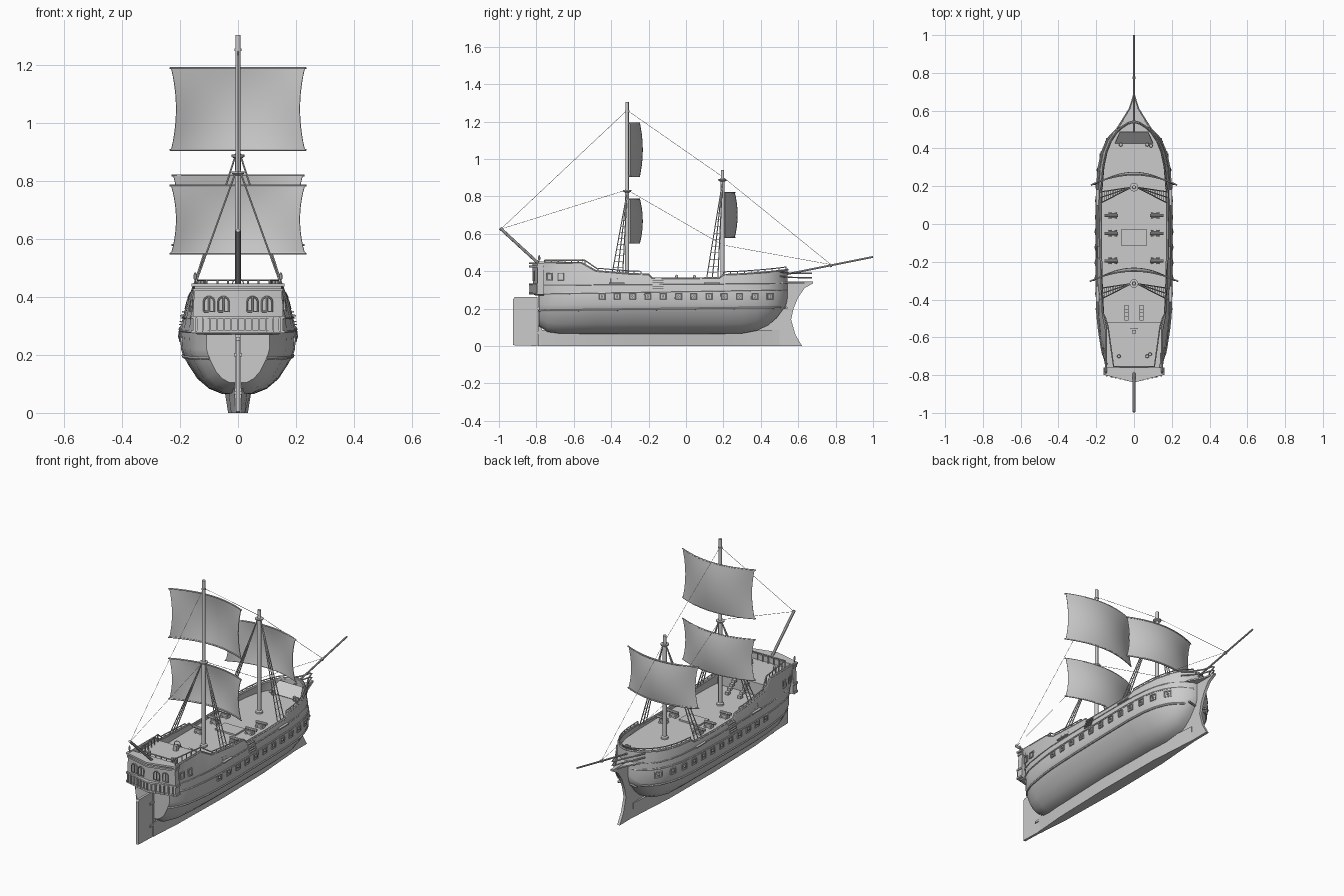
import bpy, bmesh, math
from mathutils import Vector

if "Cube" in bpy.data.objects:
    bpy.data.objects.remove(bpy.data.objects["Cube"])

# hull stations: y, half width, keel height, rail height
ST = [(-.785, .11, .105, .445), (-.74, .145, .075, .445), (-.68, .168, .067, .445), (-.56, .187, .065, .445),
      (-.48, .195, .065, .40), (-.3, .2, .065, .385), (-.2, .2, .065, .382), (-.18, .2, .065, .362), (0, .2, .065, .36),
      (.18, .198, .065, .364), (.2, .197, .065, .38), (.3, .189, .067, .384), (.38, .172, .082, .39),
      (.44, .146, .11, .395), (.485, .113, .15, .4), (.515, .076, .19, .403), (.535, .04, .22, .406), (.543, .006, .25, .408)]


def lerp(a, b, t):
    return a + (b - a) * t


def station(y):
    for a, b in zip(ST, ST[1:]):
        if y <= b[0]:
            return [lerp(p, q, max(0, (y - a[0]) / (b[0] - a[0]))) for p, q in zip(a, b)]
    return ST[-1]


def section(y):
    _, w, zb, zt = station(y)
    m = max(.22, zb + .02)
    pts = [(0, 0), (.27, .0), (.5, .12), (.7, .34), (.86, .65), (.95, .87), (.985, 1)]
    top = w * (1 - 1.25 * (zt - .29))
    return [(w * f, lerp(zb, m, g)) for f, g in pts] + [(w, .29), (max(top, .152) if y < -.5 else top, zt)]


def hull_x(y, z):
    s = section(y)
    for (x0, z0), (x1, z1) in zip(s, s[1:]):
        if z <= z1 and z1 > z0:
            return lerp(x0, x1, (z - z0) / (z1 - z0))
    return s[-1][0]


def mesh(name, verts, faces, solid=0):
    me = bpy.data.meshes.new(name)
    bm = bmesh.new()
    vs = [bm.verts.new(v) for v in verts]
    for f in faces:
        bm.faces.new([vs[i] for i in f])
    bmesh.ops.recalc_face_normals(bm, faces=bm.faces)
    bm.to_mesh(me)
    bm.free()
    ob = bpy.data.objects.new(name, me)
    bpy.context.collection.objects.link(ob)
    if solid:
        md = ob.modifiers.new("thickness", 'SOLIDIFY')
        md.thickness, md.offset = solid, -1
    return ob


def loft(name, rows, caps=True, closed=False, solid=0):
    n = len(rows[0])
    faces = [(i * n + j, i * n + (j + 1) % n, (i + 1) * n + (j + 1) % n, (i + 1) * n + j)
             for i in range(len(rows) - 1) for j in range(n if closed else n - 1)]
    if caps:
        faces += [tuple(range(n)), tuple(range((len(rows) - 1) * n, len(rows) * n))]
    return mesh(name, [p for r in rows for p in r], faces, solid)


def box(name, c, s):
    return loft(name, [[(c[0] + a * s[0] / 2, c[1] + b * s[1] / 2, c[2] + k * s[2] / 2)
                        for a, b in ((-1, -1), (1, -1), (1, 1), (-1, 1))] for k in (-1, 1)], closed=True)


def tubes(name, paths, r, res=1):
    cu = bpy.data.curves.new(name, 'CURVE')
    cu.dimensions, cu.bevel_depth, cu.bevel_resolution, cu.use_fill_caps = '3D', r, res, True
    for p in paths:
        sp = cu.splines.new('POLY')
        sp.points.add(len(p) - 1)
        for q, v in zip(sp.points, p):
            q.co = (*v, 1)
    ob = bpy.data.objects.new(name, cu)
    bpy.context.collection.objects.link(ob)
    return ob


def turned(name, x, y, prof, n=12):
    return loft(name, [[(x + r * math.cos(a * math.tau / n), y + r * math.sin(a * math.tau / n), z)
                        for a in range(n)] for r, z in prof], closed=True)


def both(path):
    return [path, [(-x, y, z) for x, y, z in path]]


def span(a, b, n):
    return [lerp(a, b, i / (n - 1)) for i in range(n)]


# hull shell
rows = []
for s in ST:
    p = section(s[0])
    rows.append([(-x, s[0], z) for x, z in reversed(p[1:])] + [(x, s[0], z) for x, z in p])
loft("hull", rows, solid=.01)

# keel, stem and rudder
loft("keel", [[(-b * 1.4, y, .085), (-b, y, 0), (b, y, 0), (b * 1.4, y, .085)]
              for y, b in ((-.787, .009), (-.6, .024), (-.2, .034), (.2, .03), (.36, .018), (.5, .009))], closed=True)


def plate(name, prof, t):
    return loft(name, [[(x, y, z) for y, z in prof] for x in (-t, t)], closed=True)


plate("stem", [(.3, 0), (.62, 0), (.585, .06), (.562, .14), (.575, .2), (.6, .26), (.635, .31), (.68, .335),
               (.68, .345), (.5, .345), (.48, .2), (.3, .08)], .008)
plate("stern_post", [(-.792, 0), (-.77, 0), (-.77, .28), (-.792, .28)], .011)
plate("rudder", [(-.925, .004), (-.793, 0), (-.793, .262), (-.915, .262), (-.925, .25)], .007)
for z in (.07, .2):
    box("rudder_hinge", (0, -.8, z), (.026, .04, .012))

# decks
for name, y0, y1, z in (("main_deck", -.53, .535, .342), ("quarter_deck", -.785, -.52, .415)):
    loft(name, [[(-hull_x(y, z) + .004, y, z), (hull_x(y, z) - .004, y, z)] for y in span(y0, y1, 24)], False, solid=.006)
box("quarter_bulkhead", (0, -.523, .375), (.32, .008, .08))
loft("bow_bulkhead", [[(-.1, .43, .342), (.1, .43, .342)], [(-.075, .49, .395), (.075, .49, .395)]], False, solid=.005)
box("hatch", (0, -.072, .345), (.13, .09, .012))
for s in (-1, 1):
    for k in range(4):
        box("stair_step", (s * .04, -.44 - .02 * k, .352 + .016 * k), (.02, .022, .016))

# wales following the hull side
for name, z0, z1, r in (("lower_wale", .188, .205, .006), ("upper_wale", .278, .3, .005), ("thin_wale", .325, .335, .003)):
    ys = span(-.785, .538, 40)
    tubes(name, both([(hull_x(y, lerp(z0, z1, i / 39)), y, lerp(z0, z1, i / 39)) for i, y in enumerate(ys)]), r)
cap = [(section(s[0])[-1][0] - .004, s[0], s[3]) for s in ST]
tubes("rail_cap", both(cap), .006)

# raised rails with posts
for name, y0, y1, n in (("bow_rail", .2, .535, 10), ("waist_rail", -.47, -.24, 7)):
    foot = [(section(y)[-1][0] - .005, y, station(y)[3]) for y in span(y0, y1, n)]
    top = [(x, y, z + .016) for x, y, z in foot]
    tubes(name, both(top) + [q for a, b in zip(foot, top) for q in both([a, b])], .003)
poop = [(lerp(.138, .108, t), lerp(-.54, -.755, t), .458) for t in span(0, 1, 7)]
poop += [(x, -.755, .458) for x in (.07, .035, 0)]
tubes("poop_rail", both(poop) + [q for p in poop for q in both([p, (p[0], p[1], .415)])], .0035)
tubes("poop_step_rail", both([(.138, -.54, .458), (.15, -.5, .43), (.165, -.47, .41)]), .0035)


# stern gallery with ledges, balusters and windows
def plan(w, d):
    return [(-w, -.76), (-w, -.795 - d * .2), (0, -.825 - d), (w, -.795 - d * .2), (w, -.76)]


loft("stern_gallery", [[(x, y, z) for x, y in plan(w, d)] for w, d, z in
                       ((.14, -.02, .27), (.156, .005, .283), (.156, .005, .328), (.156, -.008, .33), (.15, -.004, .442))], closed=True)
for z, w in ((.28, .162), (.33, .162), (.425, .156), (.442, .16)):
    loft("stern_ledge", [[(x, y, z + k) for x, y in plan(w, .014)] for k in (-.005, .005)], closed=True)
for i in range(13):
    x = -.144 + i * .024
    box("baluster", (x, -.836 + .22 * abs(x), .305), (.007, .008, .05))
for x in (-.1, -.05, .05, .1):
    y = -.829 + .2 * abs(x)
    arch = [(x - .018, y, .35), (x - .018, y, .385)] + \
           [(x + .018 * math.cos(a), y, .385 + .016 * math.sin(a)) for a in span(math.pi * .8, math.pi * .2, 4)] + \
           [(x + .018, y, .385), (x + .018, y, .35), (x - .018, y, .35)]
    tubes("stern_window", [arch, [(x, y, .35), (x, y, .4)]], .003)
for s in (-1, 1):
    turned("stern_lantern", s * .148, -.785, [(.003, .44), (.003, .46), (.006, .463), (.006, .475), (.002, .485)], 8)


# gun ports and side windows
def port(name, y, z, w, h, out=0):
    p = [(hull_x(y + a * w, z + b * h) + .002, y + a * w, z + b * h)
         for a, b in ((-1, -1), (1, -1), (1, 1), (-1, 1), (-1, -1))]
    tubes(name, both(p), .004)
    if out:
        x = hull_x(y, z)
        tubes("port_gun", both([(x - .02, y, z), (x + out, y, z)]), .006)


for y in span(-.45, .45, 12):
    port("gun_port", y, .265, .016, .016, .009)
for y in (-.73, -.67):
    port("side_window", y, .37, .014, .018)
for k in range(5):
    z = .305 + .011 * k
    for s in (-1, 1):
        box("boarding_step", (s * hull_x(-.15, z), -.15, z), (.016, .06, .004))

# beakhead
loft("beak_platform", [[(-w, y, .335), (w, y, .335), (w, y, .343), (-w, y, .343)]
                       for y, w in ((.5, .085), (.56, .05), (.61, .022), (.68, .004))], closed=True)
for z in (.365, .388):
    tubes("beak_rail", both([(.09, .505, z + .008), (.058, .555, z + .002), (.024, .61, z), (.004, .672, z)]), .004)

# deck guns
for y in (.045, -.05, -.195):
    for s in (-1, 1):
        box("gun_carriage", (s * .112, y, .354), (.045, .024, .02))
        tubes("deck_gun", [[(s * .085, y, .371), (s * .155, y, .373)]], .008, 2)
        for dx in (-.015, .015):
            tubes("gun_wheels", [[(s * .112 + dx, y - .017, .349), (s * .112 + dx, y + .017, .349)]], .007, 2)

# wheel and small deck fittings
box("wheel_stand", (0, -.57, .43), (.02, .02, .03))
tubes("steering_wheel", [[(.02 * math.cos(a), -.555, .443 + .02 * math.sin(a)) for a in span(0, math.tau, 13)]], .002)
for x, y, z in ((.07, .42, .342), (.09, .415, .342), (-.07, .42, .342), (.07, -.7, .415), (.085, -.69, .415), (-.08, -.7, .415)):
    turned("barrel", x, y, [(.008, z), (.01, z + .012), (.008, z + .024)], 10)

# masts and spars
for n, y, top, nest in (("main", -.315, 1.305, .83), ("fore", .195, .94, .888)):
    turned(n + "_mast", 0, y, [(.02, .34), (.02, .352), (.011, .357), (.011, nest), (.009, nest + .01), (.009, top)])
    turned(n + "_top", 0, y, [(.012, nest - .01), (.022, nest - .004), (.023, nest + .003), (.012, nest + .004)])
    turned(n + "_cap", 0, y, [(.012, top - .055), (.012, top - .047)])
    # shrouds with ratlines
    for s in (-1, 1):
        head = Vector((s * .012, y, nest - .01))
        feet = [Vector((s * .178, y - d, .36)) for d in (.025, .055, .085)]
        rung = [[f.lerp(head, t) for f in feet] for t in span(.06, .88, 13)]
        tubes(n + "_shrouds", [[f, head] for f in feet], .003)
        tubes(n + "_ratlines", rung, .0015, 0)
        tubes(n + "_deadeyes", [[f + Vector((s * .012, 0, -.06)), f] for f in feet], .004)
        box(n + "_channel", (s * .188, y - .055, .335), (.025, .085, .006))
tubes("bowsprit", [[(0, .47, .37), (0, .78, .432), (0, 1, .476)]], .005, 2)
tubes("bowsprit_band", [[(0, .768, .429), (0, .778, .432)]], .009, 2)
tubes("stern_boom", [[(0, -.76, .415), (0, -.994, .63)]], .008, 2)

# billowed sails with curved yards
for n, y0, z0, z1, hw in (("main_sail", -.302, .55, .785, .23), ("main_topsail", -.302, .908, 1.19, .23),
                          ("fore_sail", .208, .58, .82, .224)):
    def sail(u, v):
        b = 4 * v * (1 - v)
        return (hw * u * (1 - .075 * b), y0 + .068 * (1 - u * u) * (.78 + .22 * b), lerp(z0, z1, v))
    us = span(-1, 1, 17)
    loft(n, [[sail(u, v) for u in us] for v in span(0, 1, 11)], False, solid=.003)
    tubes(n + "_yards", [[sail(u, v) for u in span(-1.02, 1.02, 17)] for v in (0, 1)], .004)

# stays
M, F, B, G = (0, -.315, 1.26), (0, .195, .905), (0, .775, .435), (0, -.99, .625)
tubes("stays", [[M, F, B], [(0, -.315, .835), (0, .195, .54), B], [G, (0, -.315, .835)], [G, M]], .001, 0)

# convert curves and shade smooth with sharp edges kept
bpy.ops.object.select_all(action='SELECT')
bpy.context.view_layer.objects.active = bpy.data.objects["hull"]
bpy.ops.object.convert(target='MESH')
bpy.ops.object.shade_smooth_by_angle(angle=math.radians(35))
